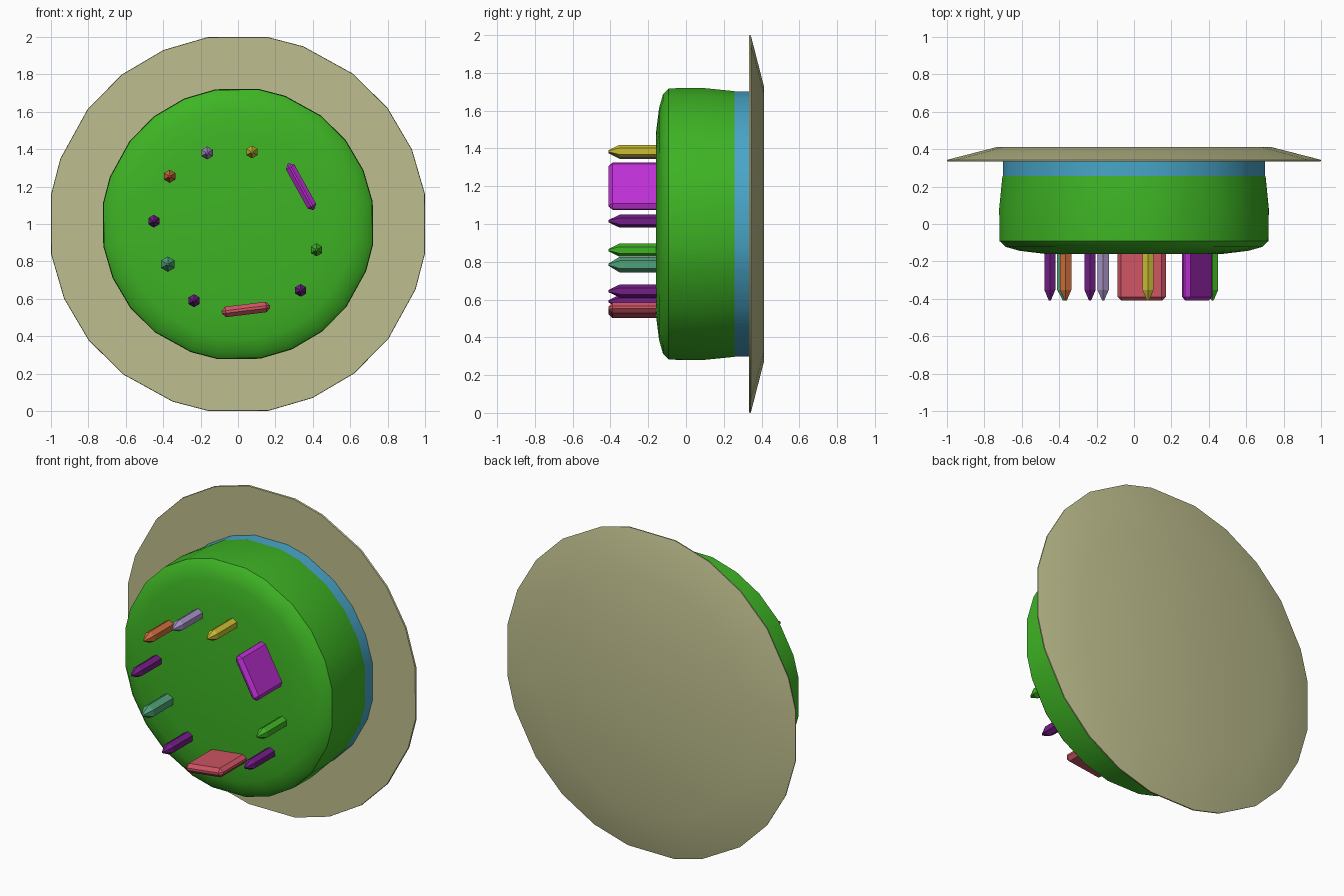
import bpy, bmesh, math
from mathutils import Matrix, Vector

cube = bpy.data.objects.get("Cube")
if cube:
    bpy.data.objects.remove(cube, do_unlink=True)


def lin(c):
    c /= 255
    return c / 12.92 if c <= 0.04045 else ((c + 0.055) / 1.055) ** 2.4


def material(name, r, g, b):
    m = bpy.data.materials.new(name)
    col = (lin(r), lin(g), lin(b), 1)
    m.use_nodes = True
    m.diffuse_color = col
    bsdf = m.node_tree.nodes["Principled BSDF"]
    bsdf.inputs["Base Color"].default_value = col
    bsdf.inputs["Roughness"].default_value = 0.7
    return m


MATS = {
    "green": material("icing green", 62, 180, 36),
    "cream": material("plate cream", 190, 190, 142),
    "blue": material("band blue", 72, 165, 200),
    "magenta": material("magenta", 190, 48, 212),
    "purple": material("purple", 115, 30, 135),
    "pink": material("coral pink", 205, 85, 100),
    "orange": material("orange", 205, 110, 60),
    "yellow": material("yellow", 203, 190, 50),
    "lavender": material("lavender", 165, 145, 195),
    "teal": material("teal", 80, 162, 122),
}


def finish(name, bm, mat, smooth=0):
    bmesh.ops.recalc_face_normals(bm, faces=bm.faces)
    me = bpy.data.meshes.new(name)
    bm.to_mesh(me)
    bm.free()
    me.materials.append(MATS[mat])
    ob = bpy.data.objects.new(name, me)
    bpy.context.scene.collection.objects.link(ob)
    if smooth:
        bpy.ops.object.select_all(action="DESELECT")
        ob.select_set(True)
        bpy.context.view_layer.objects.active = ob
        bpy.ops.object.shade_smooth_by_angle(angle=math.radians(smooth))
    return ob


def lathe(name, profile, angles, mat, cx=0, cz=1, smooth=0):
    """Closed solid around the y axis from (radius, y) rings."""
    bm = bmesh.new()
    rings = []
    for r, y in profile:
        rings.append([bm.verts.new((cx + r * math.cos(math.radians(a)), y,
                                    cz + r * math.sin(math.radians(a)))) for a in angles])
    n = len(angles)
    for a, b in zip(rings, rings[1:]):
        for i in range(n):
            j = (i + 1) % n
            bm.faces.new((a[i], a[j], b[j], b[i]))
    bm.faces.new(rings[0])
    bm.faces.new(rings[-1])
    return finish(name, bm, mat, smooth)


def slab(name, cx, cz, length, thick, tilt, mat):
    """Flat chamfered candle standing on the cake front."""
    bm = bmesh.new()
    bmesh.ops.create_cube(bm, size=1)
    bmesh.ops.scale(bm, verts=bm.verts, vec=Vector((length, 0.31, thick)))
    bmesh.ops.bevel(bm, geom=bm.edges[:], offset=0.021, segments=1, affect="EDGES")
    bmesh.ops.rotate(bm, verts=bm.verts, cent=(0, 0, 0),
                     matrix=Matrix.Rotation(math.radians(-tilt), 3, "Y"))
    bmesh.ops.translate(bm, verts=bm.verts, vec=Vector((cx, -0.255, cz)))
    return finish(name, bm, mat)


# Slightly uneven 24-sided outline shared by plate and cake
ROUND = [q * 90 + a for q in range(4) for a in (9.3, 23.2, 37.8, 52.5, 69.8, 81)]

# Plate: flat front, thin rim, sloping to a raised back
lathe("plate", [(1.01, 0.333), (1.012, 0.343), (0.74, 0.412)], ROUND, "cream", smooth=25)

# Cake layers
lathe("cake_band", [(0.71, 0.24), (0.71, 0.335)], ROUND, "blue", smooth=30)
lathe("cake_icing",
      [(0.48, -0.16), (0.62, -0.143), (0.695, -0.122), (0.727, -0.092),
       (0.73, 0.08), (0.712, 0.257)], ROUND, "green", smooth=35)

# Pointed hexagonal candles: name, x, z, radius, colour
HEX = [30 + i * 60 for i in range(6)]
CANDLES = [
    ("yellow_candle", 0.075, 1.385, 0.034, "yellow"),
    ("lavender_candle", -0.165, 1.38, 0.035, "lavender"),
    ("orange_candle", -0.365, 1.255, 0.035, "orange"),
    ("purple_candle_side", -0.45, 1.015, 0.034, "purple"),
    ("teal_candle", -0.375, 0.785, 0.041, "teal"),
    ("purple_candle_low_right", -0.235, 0.59, 0.035, "purple"),
    ("purple_candle_low_left", 0.335, 0.645, 0.034, "purple"),
    ("green_candle", 0.42, 0.862, 0.035, "green"),
]
for name, x, z, r, mat in CANDLES:
    lathe(name, [(0.006, -0.41), (r, -0.352), (r, -0.11)], HEX, mat, x, z)

# Wide flat candles
slab("magenta_slab", 0.337, 1.2, 0.28, 0.052, -61, "magenta")
slab("pink_slab", 0.042, 0.543, 0.26, 0.056, 7, "pink")
